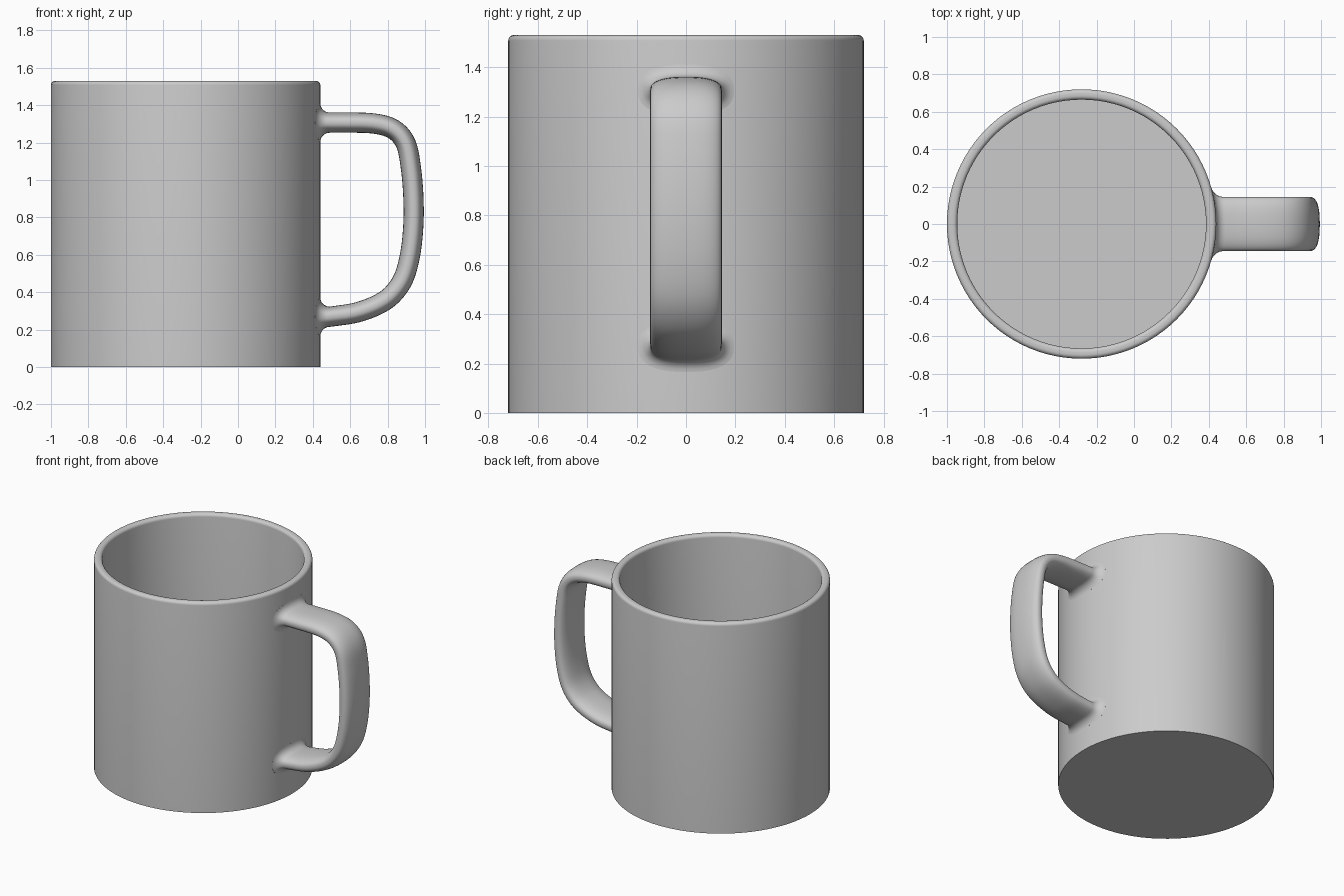
import bpy, math
from mathutils import Vector

if "Cube" in bpy.data.objects:
    bpy.data.objects.remove(bpy.data.objects["Cube"])

CX, R, RI, H, FLOOR = -0.28, 0.72, 0.665, 1.53, 0.06
HALF_T, HALF_W, FILLET = 0.054, 0.145, 0.05

grey = bpy.data.materials.new("light grey")
grey.diffuse_color = (0.6, 0.6, 0.6, 1)
grey.use_nodes = True
grey.node_tree.nodes["Principled BSDF"].inputs["Base Color"].default_value = grey.diffuse_color


def loft(name, rings):
    """Skin a list of closed rings and cap both ends."""
    n = len(rings[0])
    verts = [p for ring in rings for p in ring]
    faces = [(i * n + j, i * n + (j + 1) % n, (i + 1) * n + (j + 1) % n, (i + 1) * n + j)
             for i in range(len(rings) - 1) for j in range(n)]
    last = (len(rings) - 1) * n
    faces += [tuple(reversed(range(n))), tuple(range(last, last + n))]
    mesh = bpy.data.meshes.new(name)
    mesh.from_pydata(verts, [], faces)
    mesh.materials.append(grey)
    obj = bpy.data.objects.new(name, mesh)
    bpy.context.collection.objects.link(obj)
    bpy.ops.object.select_all(action='DESELECT')
    obj.select_set(True)
    bpy.context.view_layer.objects.active = obj
    bpy.ops.object.mode_set(mode='EDIT')
    bpy.ops.mesh.select_all(action='SELECT')
    bpy.ops.mesh.normals_make_consistent(inside=False)
    bpy.ops.object.mode_set(mode='OBJECT')
    bpy.ops.object.shade_smooth_by_angle(angle=math.radians(35))
    return obj


# Cup: lathed wall with a rounded rim and a flat inner floor
def circle(r, z, n=96):
    return [(CX + r * math.cos(2 * math.pi * k / n), r * math.sin(2 * math.pi * k / n), z)
            for k in range(n)]


rim = 0.022
arc = [math.radians(a) for a in range(0, 91, 15)]
profile = [(R, 0)]
profile += [(R - rim + rim * math.cos(a), H - rim + rim * math.sin(a)) for a in arc]
profile += [(RI + rim - rim * math.sin(a), H - rim + rim * math.cos(a)) for a in arc]
profile += [(RI, FLOOR)]
loft("cup", [circle(r, z) for r, z in profile])


# Handle cross-section: a flattened rounded oval (thickness, width)
def section(grow=0.0, n=40, power=2 / 2.5):
    out = []
    for k in range(n):
        c, s = math.cos(2 * math.pi * k / n), math.sin(2 * math.pi * k / n)
        out.append((math.copysign(abs(c) ** power, c) * (HALF_T + grow),
                    math.copysign(abs(s) ** power, s) * (HALF_W + grow)))
    return out


# Root rings wrap onto the round cup wall and flare out into a fillet
def root(z, side):
    rings = []
    for d in [-0.02] + [FILLET * (1 - math.cos(math.radians(a))) for a in range(0, 91, 15)]:
        grow = FILLET - math.sqrt(FILLET ** 2 - (FILLET - max(d, 0)) ** 2)
        rings.append([(CX + math.sqrt((R + d) ** 2 - v * v), v, z + side * u)
                      for u, v in section(grow)])
    return rings


# Handle centre line in x and z, smoothed
path = [Vector(p) for p in [
    (0.49, 1.307), (0.56, 1.307), (0.72, 1.303), (0.83, 1.272), (0.897, 1.195),
    (0.925, 1.06), (0.938, 0.9), (0.937, 0.75), (0.92, 0.6), (0.885, 0.475),
    (0.825, 0.388), (0.75, 0.335), (0.65, 0.296), (0.56, 0.278), (0.49, 0.269)]]
bar = []
for i in range(1, len(path) - 2):
    a, b, c, d = path[i - 1:i + 3]
    for k in range(5):
        t = k / 5
        p = 0.5 * (2 * b + (c - a) * t + (2 * a - 5 * b + 4 * c - d) * t ** 2
                   + (3 * b - a - 3 * c + d) * t ** 3)
        tan = ((c - a) + 2 * (2 * a - 5 * b + 4 * c - d) * t
               + 3 * (3 * b - a - 3 * c + d) * t ** 2).normalized()
        normal = Vector((-tan.y, tan.x))  # points away from the finger hole
        bar.append([(p.x + normal.x * u, v, p.y + normal.y * u) for u, v in section()])

loft("handle", root(1.307, 1) + bar + root(0.269, -1)[::-1])
